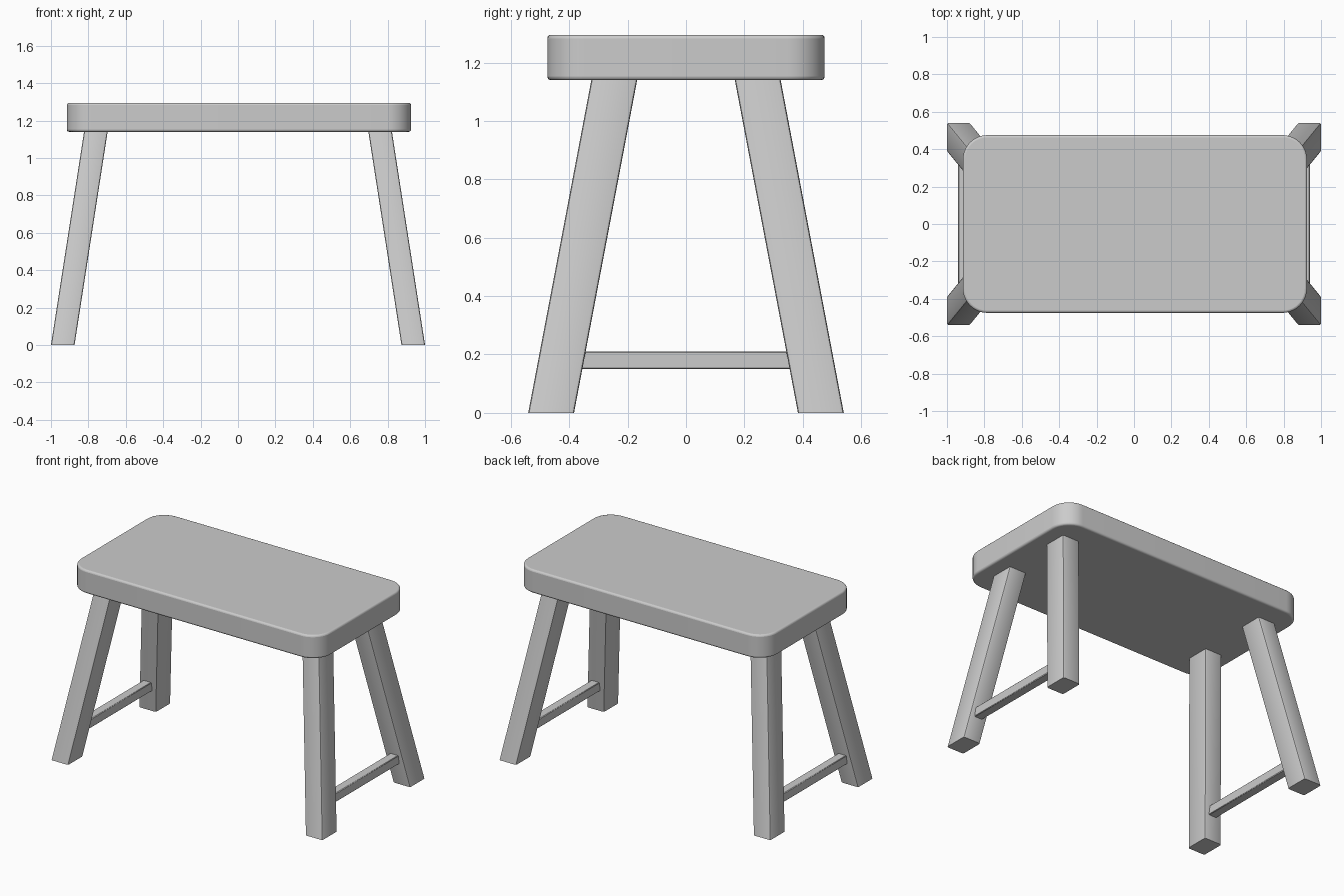
import bpy
import bmesh
from mathutils import Vector

cube = bpy.data.objects.get("Cube")
if cube:
    bpy.data.objects.remove(cube, do_unlink=True)

grey = bpy.data.materials.new("plain_grey")
grey.use_nodes = True
colour = (0.6, 0.6, 0.6, 1.0)
grey.diffuse_color = colour
grey.node_tree.nodes["Principled BSDF"].inputs["Base Color"].default_value = colour


def slanted_box(name, bottom, top, size_x, size_y):
    """Box with level ends, sheared from the bottom centre to the top centre."""
    bm = bmesh.new()
    bmesh.ops.create_cube(bm, size=1)
    for v in bm.verts:
        end = Vector(top if v.co.z > 0 else bottom)
        v.co = end + Vector((v.co.x * size_x, v.co.y * size_y, 0))
    return bm, name


def is_upright(edge):
    a, b = edge.verts
    return abs(a.co.z - b.co.z) > 0.1


def finish(bm, name, bevel, segments):
    mesh = bpy.data.meshes.new(name)
    bm.to_mesh(mesh)
    bm.free()
    mesh.materials.append(grey)
    obj = bpy.data.objects.new(name, mesh)
    bpy.context.collection.objects.link(obj)
    if bevel:
        mod = obj.modifiers.new("soft_edges", "BEVEL")
        mod.width = bevel
        mod.segments = segments
        mod.limit_method = "ANGLE"
    bpy.ops.object.select_all(action="DESELECT")
    obj.select_set(True)
    bpy.context.view_layer.objects.active = obj
    bpy.ops.object.shade_smooth_by_angle()
    return obj


# Seat: thick slab with rounded corners and softened rims
bm, name = slanted_box("seat", (0.005, 0, 1.14), (0.005, 0, 1.295), 1.84, 0.95)
bmesh.ops.bevel(bm, geom=[e for e in bm.edges if is_upright(e)], offset=0.13,
                segments=10, profile=0.5, affect="EDGES")
finish(bm, name, 0.012, 3)

# Splayed legs, running a little way into the seat
for side, sx in (("right", -1), ("left", 1)):
    for end, sy in (("front", -1), ("back", 1)):
        bm, name = slanted_box(f"{end}_{side}_leg", (sx * 0.937, sy * 0.462, 0),
                               (sx * 0.757, sy * 0.242, 1.16), 0.126, 0.157)
        bmesh.ops.bevel(bm, geom=[e for e in bm.edges if is_upright(e)],
                        offset=0.01, segments=2, profile=0.5, affect="EDGES")
        finish(bm, name, 0, 1)

    # Stretcher bar between the front and back legs
    bm, name = slanted_box(f"{side}_stretcher", (sx * 0.91, 0, 0.15),
                           (sx * 0.91, 0, 0.21), 0.06, 0.76)
    finish(bm, name, 0.004, 1)
